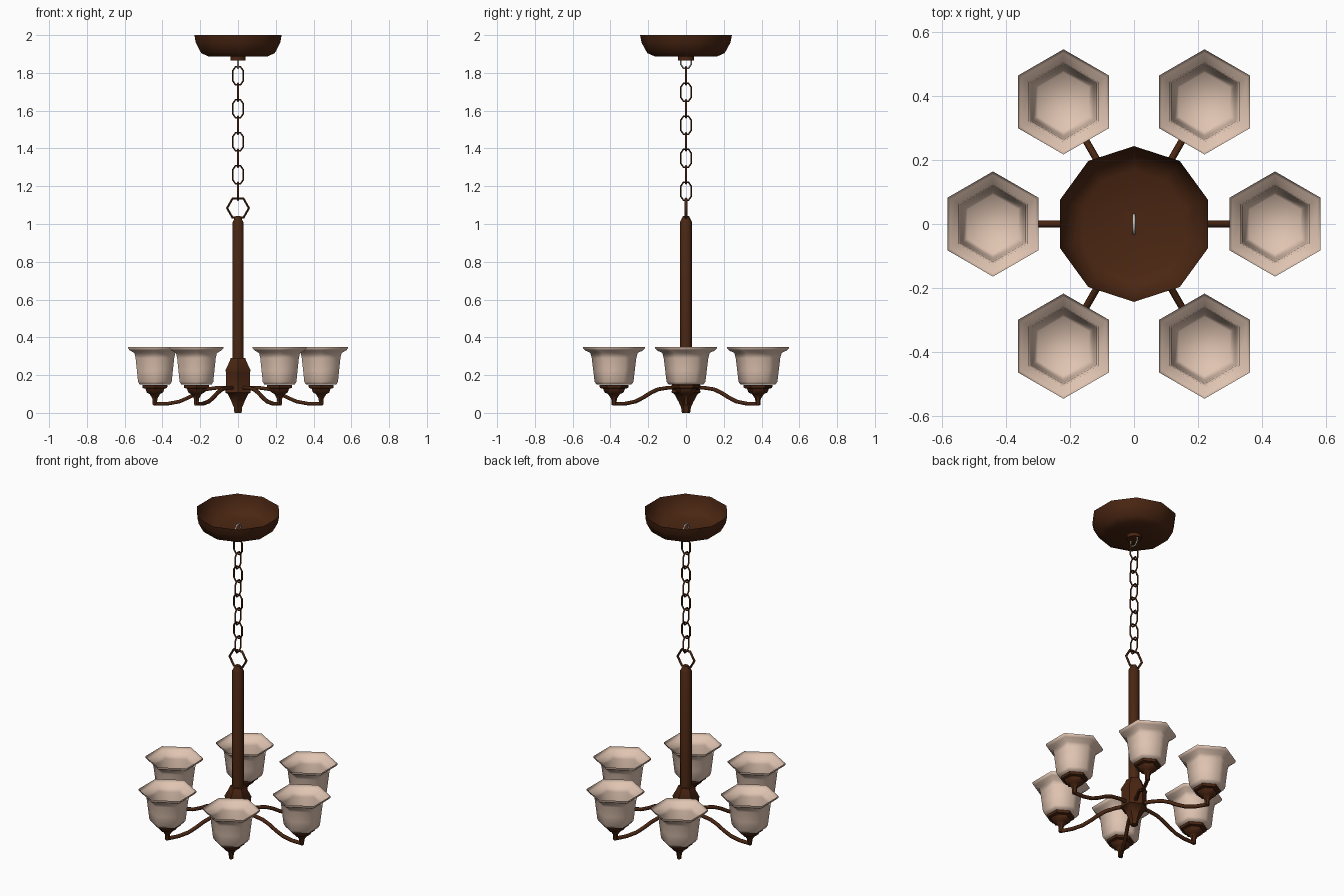
import bpy, math
from math import sin, cos, pi

if "Cube" in bpy.data.objects:
    bpy.data.objects.remove(bpy.data.objects["Cube"])


def material(name, rgb):
    m = bpy.data.materials.new(name)
    m.diffuse_color = (*rgb, 1)
    m.use_nodes = True
    m.node_tree.nodes["Principled BSDF"].inputs["Base Color"].default_value = m.diffuse_color
    return m


BRONZE = material("dark_bronze", (0.068, 0.019, 0.006))
GLASS = material("frosted_glass", (0.74, 0.55, 0.44))
STEEL = material("pale_metal", (0.58, 0.53, 0.48))


def add(name, mesh, mat, angle):
    mesh.materials.clear()
    mesh.materials.append(mat)
    mesh.shade_smooth()
    mesh.set_sharp_from_angle(angle=math.radians(angle))
    ob = bpy.data.objects.new(name, mesh)
    bpy.context.collection.objects.link(ob)
    return ob


def lathe(name, profile, sides, mat, at=(0, 0), caps=(True, True), angle=62):
    """Turn (radius, z) points, listed bottom to top; one corner faces +y."""
    verts = [(at[0] + r * cos(pi / 2 + 2 * pi * i / sides),
              at[1] + r * sin(pi / 2 + 2 * pi * i / sides), z)
             for r, z in profile for i in range(sides)]
    faces = []
    for k in range(len(profile) - 1):
        for i in range(sides):
            j = (i + 1) % sides
            a, b = k * sides, (k + 1) * sides
            faces.append((a + i, a + j, b + j, b + i))
    if caps[0]:
        faces.append(tuple(reversed(range(sides))))
    if caps[1]:
        n = (len(profile) - 1) * sides
        faces.append(tuple(range(n, n + sides)))
    me = bpy.data.meshes.new(name)
    me.from_pydata(verts, [], faces)
    return add(name, me, mat, angle)


def tube(name, pts, radius, mat, closed=False, res=1):
    """Round bar along a path of points."""
    cu = bpy.data.curves.new(name + "_path", 'CURVE')
    cu.dimensions = '3D'
    cu.bevel_depth = radius
    cu.bevel_resolution = res
    cu.use_fill_caps = not closed
    sp = cu.splines.new('POLY')
    sp.points.add(len(pts) - 1)
    for p, co in zip(sp.points, pts):
        p.co = (*co, 1)
    sp.use_cyclic_u = closed
    tmp = bpy.data.objects.new(name + "_path", cu)
    bpy.context.collection.objects.link(tmp)
    dg = bpy.context.evaluated_depsgraph_get()
    me = bpy.data.meshes.new_from_object(tmp.evaluated_get(dg))
    bpy.data.objects.remove(tmp)
    me.name = name
    return add(name, me, mat, 62)


# ceiling canopy: bowl open at the top, with a small collar below
lathe("canopy", [(0.165, 1.887), (0.205, 1.905), (0.235, 1.96), (0.243, 2.0)],
      10, BRONZE, caps=(True, False))
lathe("canopy_collar", [(0.043, 1.866), (0.043, 1.888)], 10, BRONZE)

# chain: links turned a quarter each, the top one pale
LINK = [(0.013, 0.048), (0.028, 0.026), (0.028, -0.026), (0.013, -0.048),
        (-0.013, -0.048), (-0.028, -0.026), (-0.028, 0.026), (-0.013, 0.048)]
for i in range(9):
    zc = 1.872 - 0.0873 * i
    pts = [(0, u, zc + v) if i % 2 == 0 else (u, 0, zc + v) for u, v in LINK]
    tube("hanging_hook" if i == 0 else f"chain_link_{i}", pts, 0.005,
         STEEL if i == 0 else BRONZE, closed=True)

# hexagonal ring on top of the stem
tube("stem_ring", [(0.058 * cos(k * pi / 3), 0, 1.084 + 0.058 * sin(k * pi / 3))
                   for k in range(6)], 0.007, BRONZE, closed=True)

# stem and central hub
lathe("stem", [(0.033, 0.27), (0.033, 1.01), (0.026, 1.022), (0.016, 1.042)],
      6, BRONZE)
lathe("hub", [(0.022, 0.0), (0.026, 0.03), (0.04, 0.06), (0.062, 0.10),
              (0.078, 0.108), (0.073, 0.125), (0.073, 0.215), (0.077, 0.225),
              (0.05, 0.275), (0.045, 0.29)], 6, BRONZE, angle=50)

# six arms, each with a holder and a glass shade
ARM = [(0.04, 0.133), (0.11, 0.133), (0.17, 0.125), (0.215, 0.107),
       (0.26, 0.082), (0.31, 0.06), (0.37, 0.049), (0.447, 0.048)]
for k in range(6):
    c, s = cos(k * pi / 3), sin(k * pi / 3)
    at = (0.44 * c, 0.44 * s)
    tube(f"arm_{k + 1}", [(r * c, r * s, z) for r, z in ARM], 0.011, BRONZE)
    lathe(f"shade_holder_{k + 1}",
          [(0.013, 0.042), (0.015, 0.075), (0.032, 0.1), (0.05, 0.108),
           (0.058, 0.128), (0.075, 0.132), (0.077, 0.147)],
          6, BRONZE, at, angle=50)
    lathe(f"glass_shade_{k + 1}",
          [(0.092, 0.149), (0.103, 0.165), (0.11, 0.225), (0.118, 0.29),
           (0.125, 0.317), (0.154, 0.331), (0.164, 0.342), (0.164, 0.35)],
          6, GLASS, at, caps=(True, False))
